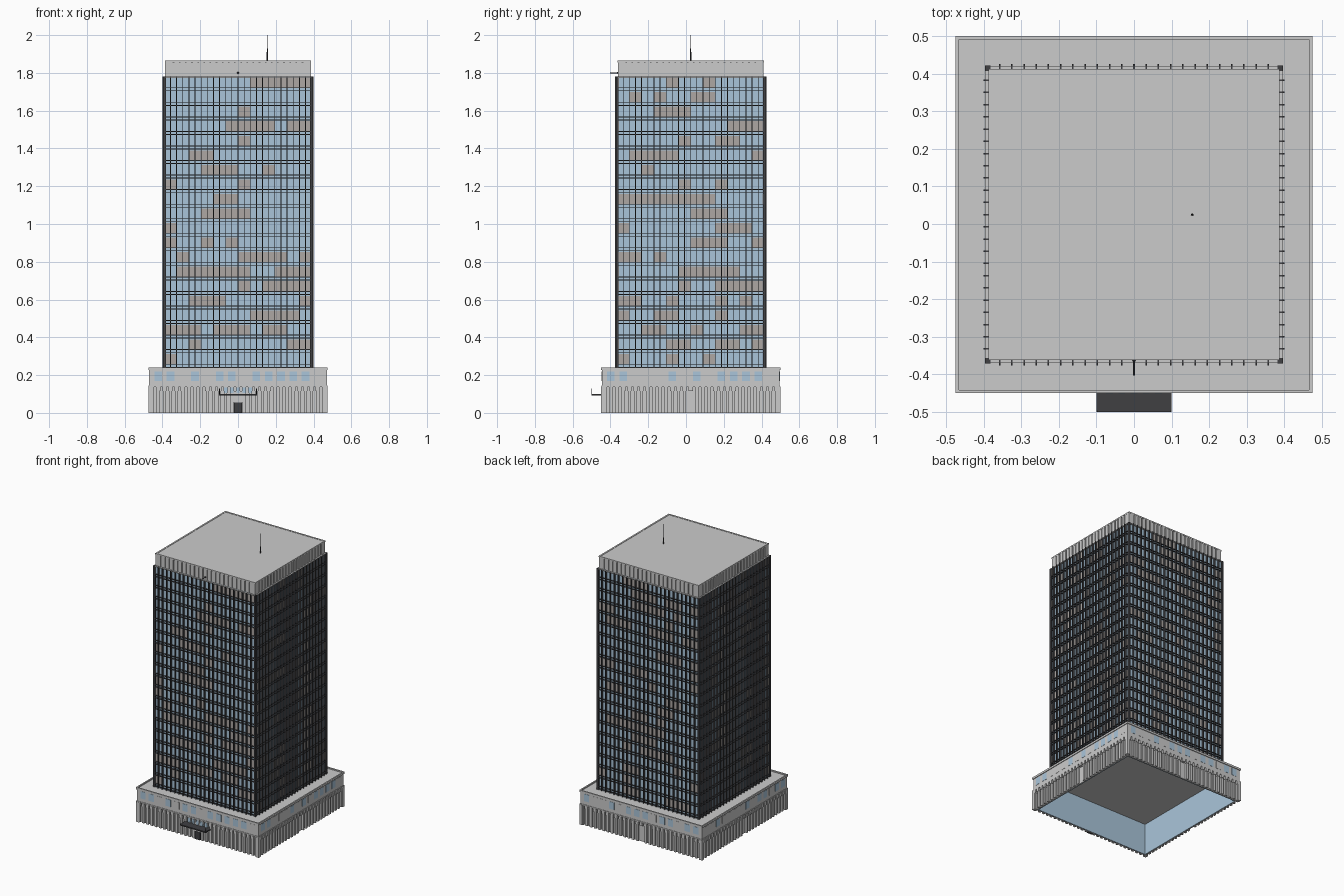
import bpy, bmesh, random
from mathutils import Matrix, Vector

if "Cube" in bpy.data.objects:
    bpy.data.objects.remove(bpy.data.objects["Cube"])

random.seed(7)
CY = 0.025                      # tower and podium centre in y
BAY = 0.0325                    # facade module
FLOORS, Z0, Z1 = 20, 0.24, 1.78
FH = (Z1 - Z0) / FLOORS


def material(name, c):
    m = bpy.data.materials.new(name)
    m.diffuse_color = (*c, 1)
    m.use_nodes = True
    m.node_tree.nodes["Principled BSDF"].inputs["Base Color"].default_value = m.diffuse_color
    return m


GLASS = material("glass_blue", (0.40, 0.56, 0.70))
DARK = material("dark_metal", (0.05, 0.05, 0.055))
BLIND = material("blind_beige", (0.42, 0.39, 0.37))


def boxes(name, items, mat=None, sides=1):
    """items: (u0, u1, d0, d1, z0, z1), d = distance out from the centre to the front."""
    bm = bmesh.new()
    for k in range(sides):
        rot = Matrix.Translation((0, CY, 0)) @ Matrix.Rotation(k * 1.5707963, 4, 'Z')
        for u0, u1, d0, d1, z0, z1 in items(k) if callable(items) else items:
            m = Matrix.Translation(((u0 + u1) / 2, -(d0 + d1) / 2, (z0 + z1) / 2))
            s = Matrix.Diagonal((u1 - u0, d1 - d0, z1 - z0, 1))
            bmesh.ops.create_cube(bm, size=1, matrix=rot @ m @ s)
    me = bpy.data.meshes.new(name)
    bm.to_mesh(me)
    bm.free()
    ob = bpy.data.objects.new(name, me)
    bpy.context.collection.objects.link(ob)
    if mat:
        me.materials.append(mat)
    return ob


def rod(name, a, b, r, mat, tip=None):
    a, b = Vector(a), Vector(b)
    bm = bmesh.new()
    rot = (b - a).to_track_quat('Z', 'Y').to_matrix().to_4x4()
    bmesh.ops.create_cone(bm, cap_ends=True, segments=8, radius1=r,
                          radius2=r if tip is None else tip, depth=(b - a).length,
                          matrix=Matrix.Translation((a + b) / 2) @ rot)
    me = bpy.data.meshes.new(name)
    bm.to_mesh(me)
    bm.free()
    me.materials.append(mat)
    bpy.context.collection.objects.link(bpy.data.objects.new(name, me))


# Podium: open-bottomed shell, roof slab, upper band and parapet
boxes("podium_roof", [(-.467, .467, -.467, .467, .222, .232)])
boxes("podium_band", [(-.47, .47, .455, .47, .14, .232)], sides=4)
boxes("podium_parapet", [(-.475, .475, .466, .475, .226, .24)], sides=4)
boxes("podium_ledge", [(-.473, .473, .46, .473, .138, .146)], sides=4)
boxes("podium_inner_glass", [(-.45, .45, .446, .45, 0, .222)], GLASS, 4)

# Ground floor: panels, pilasters and their square heads
boxes("ground_panels", [(-.457, .457, .451, .457, 0, .14)], sides=4)
cols = [i * BAY for i in range(-14, 15)]
boxes("ground_pilasters", [(u - .008, u + .008, .455, .47, 0, .14)
                           for u in cols if abs(u) > .02], sides=4)
boxes("ground_pilaster_heads", [(u - .011, u + .011, .457, .474, .117, .138)
                                for u in cols], sides=4)
boxes("podium_corner_posts", [(.452, .475, .452, .475, 0, .14)], sides=4)

# Podium windows: some glass, some closed with blinds
slots = [(i - 6.5) * 2 * BAY for i in range(14)]
lit = {(k, i): random.random() < .5 for k in range(4) for i in range(14)}


def podium_windows(want):
    return lambda k: [(u - .02, u + .02, .46, .4715, .17, .22)
                      for i, u in enumerate(slots) if lit[k, i] == want]


boxes("podium_windows", podium_windows(True), GLASS, 4)
boxes("podium_window_blinds", podium_windows(False), None, 4)

# Tower body and its facade
boxes("tower_glass", [(-.386, .386, -.386, .386, .232, Z1)], GLASS)


def blinds(k):
    out = []
    for f in range(FLOORS):
        z, closed = Z0 + f * FH + .02, False
        for i in range(12):
            closed = random.random() < (.48 if closed else .2)
            if closed:
                u = (i - 5.5) * 2 * BAY
                out.append((u - BAY, u + BAY, .38, .387, z, z + .052))
    return out


boxes("tower_blinds", blinds, BLIND, 4)
fins = [i * BAY for i in range(-11, 12)]
boxes("tower_fins", [(u - .002, u + .002, .385, .401, .235, Z1) for u in fins], DARK, 4)
boxes("tower_corner_fins", [(.382, .396, .382, .396, .235, Z1)], DARK, 4)
boxes("tower_floor_rails",
      [(-.394, .394, .384, .394, z - .002, z + .002)
       for f in range(FLOORS) for z in (Z0 + f * FH + .002, Z0 + f * FH + .018)], DARK, 4)
boxes("tower_top_slab", [(-.395, .395, -.395, .395, Z1 - .006, Z1)])

# Crown with ribs, rim and flat roof
boxes("crown_core", [(-.379, .379, -.379, .379, Z1, 1.863)])
boxes("crown_ribs", [(u - .012, u + .012, .377, .386, Z1, 1.858)
                     for u in fins], sides=4)
boxes("crown_corners", [(.37, .386, .37, .386, Z1, 1.858)], sides=4)
boxes("crown_rim", [(-.387, .387, .376, .387, 1.856, 1.865)], sides=4)

# Roof mast and facade flagpole
rod("roof_mast", (.155, CY, 1.86), (.155, CY, 2), .0035, DARK, .0015)
rod("flagpole", (0, -.35, 1.8), (0, -.403, 1.8), .002, DARK)
rod("flagpole_bracket", (0, -.352, 1.8), (0, -.366, 1.8), .011, DARK, .003)

# Entrance: door, transom windows, canopy with hangers
boxes("entrance_door", [(-.02, .02, .455, .473, 0, .055)], DARK)
boxes("entrance_surround", [(-.024, .024, .455, .471, .055, .117)])
boxes("transom_windows", [(u - .009, u + .009, .457, .4755, .104, .135)
                          for u in [i * .0325 for i in range(-2, 3)]], GLASS)
boxes("canopy", [(-.1, .1, .46, .525, .092, .1)], DARK)
for x in (-.098, .098):
    rod("canopy_hanger", (x, -.498, .096), (x, -.498, .13), .0016, DARK)
